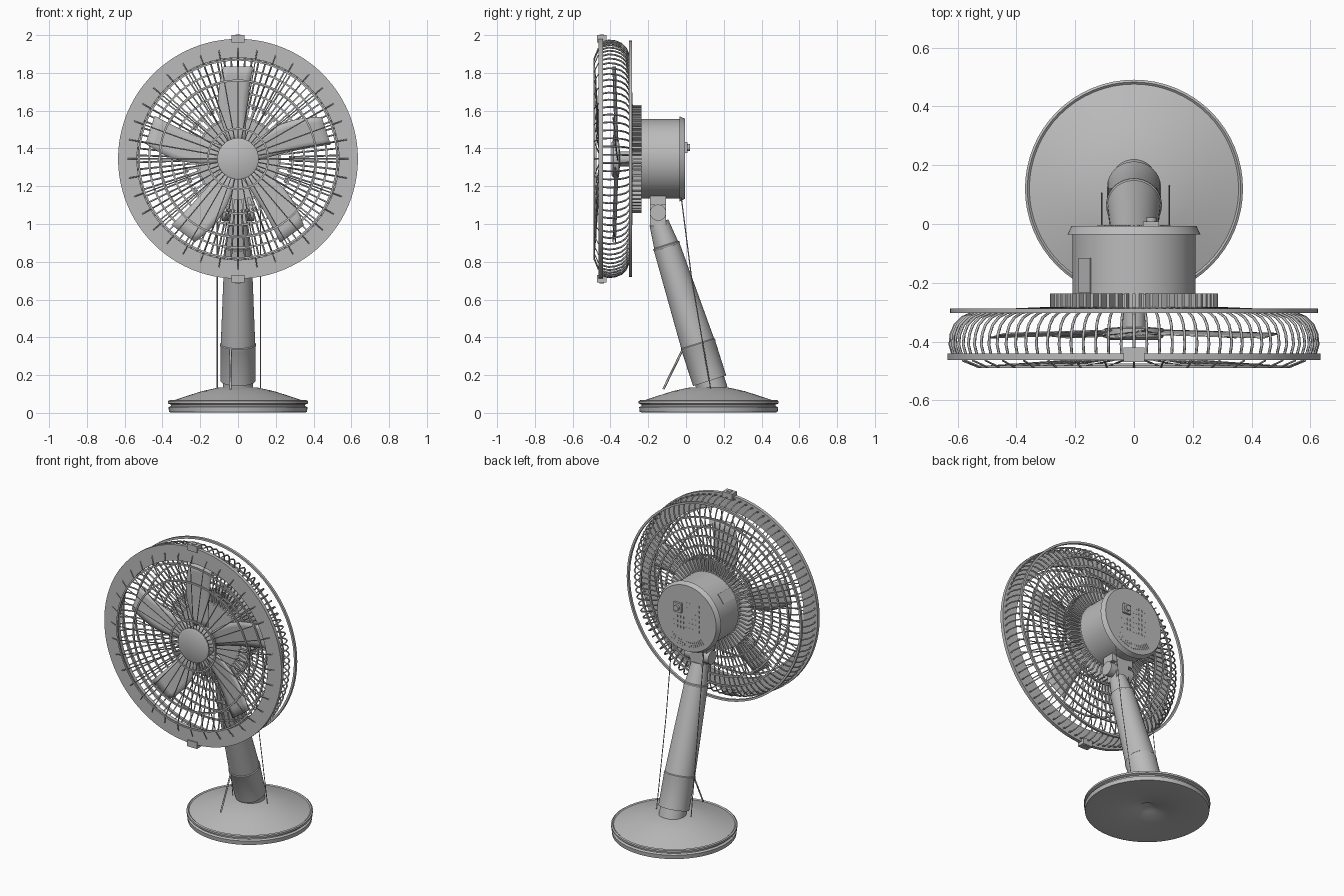
import bpy, bmesh
from math import sin, cos, pi, tau
from mathutils import Matrix, Vector

old = bpy.data.objects.get("Cube")
if old:
    bpy.data.objects.remove(old, do_unlink=True)

GREY = bpy.data.materials.new("light grey")
GREY.use_nodes = True
GREY.diffuse_color = (0.5, 0.5, 0.5, 1)
GREY.node_tree.nodes["Principled BSDF"].inputs["Base Color"].default_value = (0.5, 0.5, 0.5, 1)

HUB = 1.345                                   # height of the fan axis
FAN = Matrix.Translation((0, 0, HUB)) @ Matrix.Rotation(-pi / 2, 4, 'X')


def activate(ob):
    bpy.ops.object.select_all(action='DESELECT')
    ob.select_set(True)
    bpy.context.view_layer.objects.active = ob


def finish(name, bm, smooth=True):
    bmesh.ops.recalc_face_normals(bm, faces=bm.faces)
    me = bpy.data.meshes.new(name)
    bm.to_mesh(me)
    bm.free()
    me.materials.append(GREY)
    ob = bpy.data.objects.new(name, me)
    bpy.context.collection.objects.link(ob)
    if smooth:
        activate(ob)
        bpy.ops.object.shade_smooth_by_angle(angle=0.6)
    return ob


def lathe(name, profile, matrix, seg=64, closed=False):
    """Revolve (radius, height) points round local z."""
    bm = bmesh.new()
    vs = [bm.verts.new((r, 0, h)) for r, h in profile]
    pairs = list(zip(vs, vs[1:])) + ([(vs[-1], vs[0])] if closed else [])
    edges = [bm.edges.new(p) for p in pairs]
    bmesh.ops.spin(bm, geom=vs + edges, cent=(0, 0, 0), axis=(0, 0, 1),
                   angle=tau, steps=seg, use_duplicate=False)
    bmesh.ops.remove_doubles(bm, verts=bm.verts, dist=0.0001)
    bm.transform(matrix)
    return finish(name, bm)


def hoop(name, r0, r1, y0, y1, seg=72):
    return lathe(name, [(r0, y0), (r1, y0), (r1, y1), (r0, y1)], FAN, seg, True)


def add_box(bm, lo, hi, matrix=Matrix()):
    lo, hi = Vector(lo), Vector(hi)
    m = matrix @ Matrix.Translation((lo + hi) / 2) @ Matrix.Diagonal((*(hi - lo), 1))
    bmesh.ops.create_cube(bm, size=1, matrix=m)


def box(name, lo, hi, matrix=Matrix()):
    bm = bmesh.new()
    add_box(bm, lo, hi, matrix)
    return finish(name, bm, False)


def wires(name, paths, radius):
    cu = bpy.data.curves.new(name, 'CURVE')
    cu.dimensions = '3D'
    cu.bevel_depth = radius
    cu.bevel_resolution = 0
    cu.use_fill_caps = True
    for path in paths:
        sp = cu.splines.new('POLY')
        sp.points.add(len(path) - 1)
        for p, co in zip(sp.points, path):
            p.co = (*co, 1)
    cu.materials.append(GREY)
    ob = bpy.data.objects.new(name, cu)
    bpy.context.collection.objects.link(ob)
    activate(ob)
    bpy.ops.object.convert(target='MESH')


def polar(r, a, y):
    return (r * sin(a), y, HUB + r * cos(a))


def around(a):
    """Frame whose z points outward from the fan axis at angle a."""
    return Matrix.Translation((0, 0, HUB)) @ Matrix.Rotation(a, 4, 'Y')


def radial(profile, count):
    return [[polar(r, tau * i / count, y) for r, y in profile] for i in range(count)]


# Base: dished underside, grooved rim, shallow dome
lathe("base", [(0, 0.06), (0.05, 0.03), (0.2, 0.014), (0.345, 0.002), (0.365, 0.004), (0.368, 0.03),
               (0.355, 0.036), (0.355, 0.044), (0.371, 0.05), (0.371, 0.062), (0.363, 0.067),
               (0.356, 0.061), (0.27, 0.09), (0.19, 0.115), (0.11, 0.133), (0, 0.138)],
      Matrix.Translation((0, 0.12, 0)))

# Leaning neck with two collars
NECK = Matrix.Translation((0, 0.125, 0.17)) @ Matrix.Rotation(0.31, 4, 'X')
lathe("neck", [(0, -0.06), (0.08, -0.06), (0.08, 0), (0.092, 0), (0.093, 0.19), (0.095, 0.195),
               (0.095, 0.203), (0.091, 0.208), (0.071, 0.742), (0.073, 0.745), (0.073, 0.752),
               (0.066, 0.757), (0.052, 0.88), (0, 0.88)], NECK, 40)

# Tilt joint
box("tilt_bracket", (-0.045, -0.19, 0.99), (0.045, -0.105, 1.15))
box("bracket_yoke", (-0.075, -0.19, 1.1), (0.075, -0.105, 1.18))
lathe("tilt_pivot", [(0, -0.085), (0.043, -0.085), (0.043, 0.085), (0, 0.085)],
      Matrix.Translation((0, -0.148, 1.06)) @ Matrix.Rotation(pi / 2, 4, 'Y'), 24)

# Cords and prop
wires("side_cords", [[(-0.11, -0.025, 1.14), (-0.11, 0.03, 0.71), (-0.11, 0.105, 0.13)],
                     [(0.12, -0.025, 1.14), (0.12, 0.03, 0.71), (0.12, 0.13, 0.13)]], 0.003)
wires("front_prop", [[(-0.04, -0.015, 0.34), (-0.04, -0.12, 0.125)]], 0.006)

# Motor housing with rear cap
lathe("motor_housing", [(0, -0.24), (0.21, -0.24), (0.21, -0.035), (0.226, -0.035),
                        (0.212, -0.006), (0.2, -0.006), (0, -0.006)], FAN)
box("housing_plate", (-0.032, -0.235, 0.203), (0.032, -0.115, 0.213), around(-0.92))
box("rear_knob_plate", (0.03, -0.01, 1.375), (0.085, 0.008, 1.435))
lathe("rear_knob", [(0, 0), (0.018, 0), (0.018, 0.022), (0, 0.022)],
      Matrix.Translation((0.058, 0, 0.06)) @ FAN, 16)

# Rear cap vent slots
bm = bmesh.new()
for i in range(9):
    for j in range(6):
        x, z = (i - 4) * 0.022, 1.28 + j * 0.032
        if not (x > 0.01 and z > 1.35):
            add_box(bm, (x - 0.003, -0.008, z - 0.007), (x + 0.003, -0.004, z + 0.007))
for i in range(17):
    add_box(bm, (-0.003, -0.008, 0.15), (0.003, -0.004, 0.185), around(pi + (i - 8) * 0.09))
finish("vent_slots", bm, False)

# Finned collar between housing and cage
hoop("collar_core", 0.0, 0.215, -0.285, -0.24)
bm = bmesh.new()
for i in range(60):
    add_box(bm, (-0.005, -0.286, 0.205), (0.005, -0.236, 0.286), around(tau * i / 60))
finish("collar_fins", bm, False)

# Five broad, nearly flat blades, fuller on one edge, on a small spindle
bm = bmesh.new()
COLS, ROWS = 6, 9
for b in range(5):
    grid = []
    for i in range(ROWS):
        t = i / (ROWS - 1)
        bulge = sin(pi * t)
        left = -0.045 - 0.03 * t - 0.045 * bulge
        right = 0.04 + 0.04 * t - 0.01 * bulge
        row = []
        for j in range(COLS):
            s = j / (COLS - 1)
            x = left + (right - left) * s
            y = -0.38 + 0.014 * (s - 0.5) + 0.012 * (1 - t)
            row.append(bm.verts.new(around(tau * b / 5) @ Vector((x, y, 0.08 + 0.41 * t))))
        grid.append(row)
    for i in range(ROWS - 1):
        for j in range(COLS - 1):
            bm.faces.new((grid[i][j], grid[i][j + 1], grid[i + 1][j + 1], grid[i + 1][j]))
blades = finish("fan_blades", bm)
solid = blades.modifiers.new("thickness", 'SOLIDIFY')
solid.thickness = 0.005
solid.offset = 0
lathe("blade_hub", [(0, -0.395), (0.085, -0.395), (0.1, -0.385), (0.1, -0.355), (0.04, -0.35),
                    (0.04, -0.28), (0, -0.28)], FAN, 40)

# Rear cage: bowl of bent wires with hoops
wires("rear_cage_wires", radial([(0.617, -0.445), (0.627, -0.41), (0.623, -0.375), (0.61, -0.343),
                                 (0.585, -0.318), (0.55, -0.303), (0.51, -0.296),
                                 (0.27, -0.286)], 90), 0.0048)
hoop("rear_outer_hoop", 0.613, 0.626, -0.303, -0.287)
for r in (0.53, 0.47, 0.41, 0.35, 0.29):
    hoop("rear_cage_hoop", r - 0.005, r + 0.005, -0.298, -0.289)

# Front guard: broad rim, dished spokes, hoops and centre disc
hoop("front_rim", 0.535, 0.635, -0.462, -0.44, 96)
wires("front_spokes", radial([(0.585, -0.464), (0.53, -0.487), (0.1, -0.456)], 36), 0.0032)
for r in (0.525, 0.415, 0.16):
    y = -0.449 - 0.072 * r
    hoop("front_hoop", r - 0.005, r + 0.005, y - 0.004, y + 0.005)
lathe("centre_disc", [(0, -0.464), (0.1, -0.464), (0.11, -0.458), (0.11, -0.448), (0, -0.448)], FAN, 48)

# Rim clips, top and bottom
for name, a in (("top_clip", 0), ("bottom_clip", pi)):
    box(name, (-0.035, -0.47, 0.615), (0.035, -0.42, 0.655), around(a))
    box(name + "_catch", (-0.014, -0.458, 0.65), (0.014, -0.434, 0.659), around(a))
